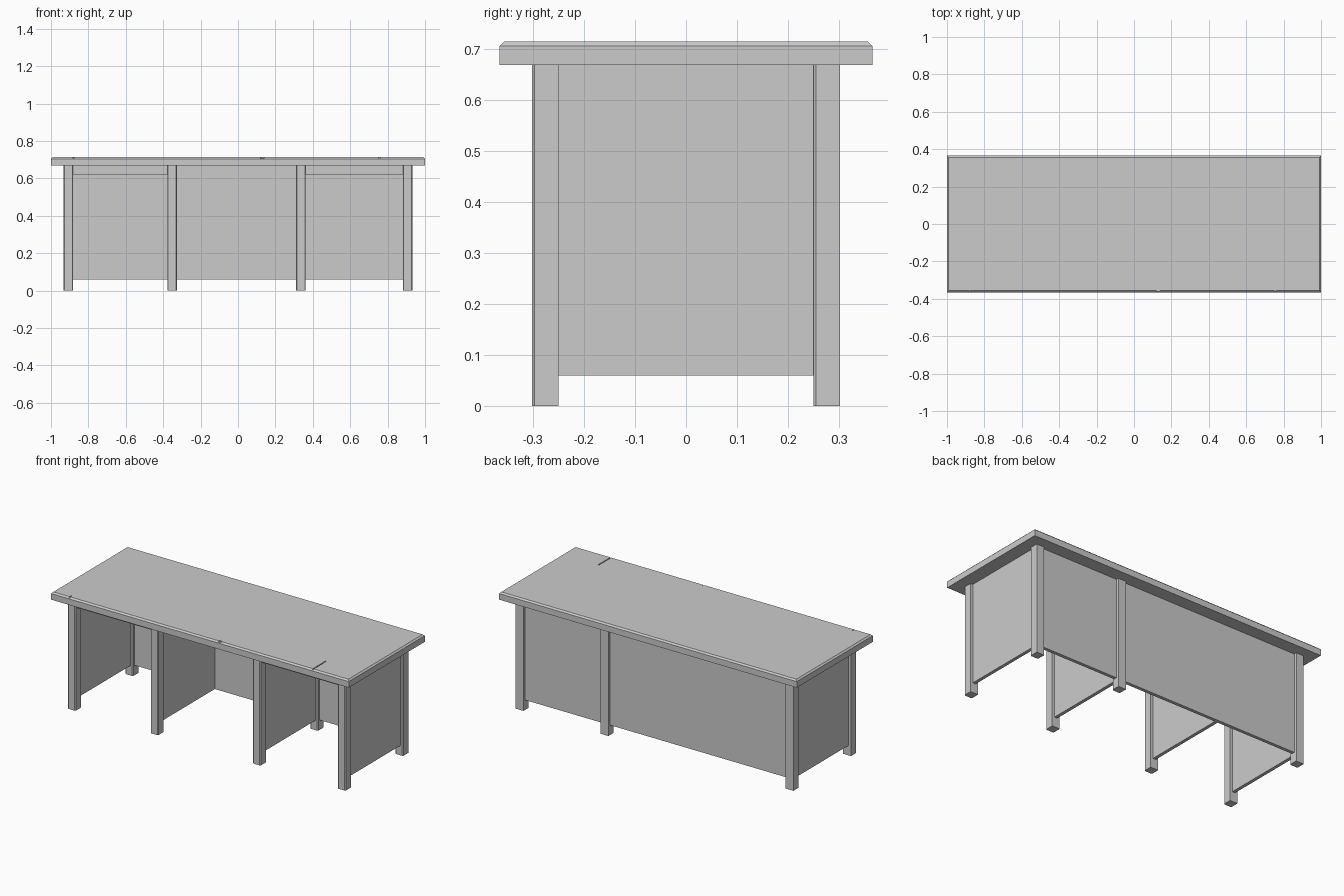
import bpy, bmesh
from mathutils import Vector

cube = bpy.data.objects.get("Cube")
if cube:
    bpy.data.objects.remove(cube)

grey = bpy.data.materials.new("plain_grey")
grey.use_nodes = True
grey.diffuse_color = (0.6, 0.6, 0.6, 1)
grey.node_tree.nodes["Principled BSDF"].inputs["Base Color"].default_value = (0.6, 0.6, 0.6, 1)

TOP_Z, UNDER_Z, PANEL_Z = 0.714, 0.668, 0.06
LEG, PANEL = 0.052, 0.02
END_X, LEG_Y = 0.907, 0.276
INNER_X = (-0.352, 0.336)


def box(name, low, high, chamfer=0, edge_rule=None):
    """Box between two corners, with chamfers on the edges that match the rule."""
    low, high = Vector(low), Vector(high)
    bm = bmesh.new()
    bmesh.ops.create_cube(bm, size=1)
    for v in bm.verts:
        v.co = Vector([(c + 0.5) * (h - l) + l for c, l, h in zip(v.co, low, high)])
    if chamfer:
        mid = (low + high) / 2
        edges = [e for e in bm.edges
                 if edge_rule((e.verts[0].co + e.verts[1].co) / 2 - mid, e)]
        bmesh.ops.bevel(bm, geom=edges, offset=chamfer, segments=1, affect='EDGES')
    mesh = bpy.data.meshes.new(name)
    bm.to_mesh(mesh)
    bm.free()
    mesh.materials.append(grey)
    obj = bpy.data.objects.new(name, mesh)
    bpy.context.collection.objects.link(obj)
    return obj


def vertical_front(offset, edge):
    along = edge.verts[0].co - edge.verts[1].co
    return abs(along.z) > 0.1 and offset.y < 0


def upper(offset, edge):
    return offset.z > 0.01 and all(v.co.z > UNDER_Z + 0.01 for v in edge.verts)


def leg(name, x, y):
    h = LEG / 2
    box(name, (x - h, y - h, 0), (x + h, y + h, UNDER_Z), 0.005, vertical_front)


# Table top with a chamfered upper rim
top = box("table_top", (-1, -0.365, UNDER_Z), (1, 0.365, TOP_Z), 0.009, upper)

# Fine crack and small chips worn into the front edge
for i, (x, length, width) in enumerate([(0.755, 0.13, 0.006), (-0.88, 0.025, 0.005),
                                        (0.13, 0.015, 0.02)]):
    cutter = box(f"crack_cutter_{i}", (x - width / 2, -0.38, TOP_Z - 0.006),
                 (x + width / 2, -0.365 + length, TOP_Z + 0.02))
    cutter.hide_render = True
    cutter.hide_viewport = True
    cutter.display_type = 'WIRE'
    cut = top.modifiers.new("crack", 'BOOLEAN')
    cut.operation = 'DIFFERENCE'
    cut.object = cutter

# Legs: four along the front, three along the back
for i, x in enumerate((-END_X, *INNER_X, END_X)):
    leg(f"front_leg_{i}", x, -LEG_Y)
for i, x in enumerate((-END_X, INNER_X[1], END_X)):
    leg(f"back_leg_{i}", x, LEG_Y)

# End panels and inner partitions
for i, x in enumerate((-END_X, *INNER_X, END_X)):
    name = "end_panel" if abs(x) == END_X else "partition"
    box(f"{name}_{i}", (x - PANEL / 2, -LEG_Y, PANEL_Z), (x + PANEL / 2, LEG_Y, UNDER_Z))

# Back panel
box("back_panel", (-END_X, LEG_Y - PANEL / 2, PANEL_Z), (END_X, LEG_Y + PANEL / 2, UNDER_Z))

# Aprons above the two outer bays
for side, x0, x1 in (("right", -END_X, INNER_X[0]), ("left", INNER_X[1], END_X)):
    box(f"{side}_apron", (x0, -LEG_Y - PANEL / 2, 0.62), (x1, -LEG_Y + PANEL / 2, UNDER_Z))
